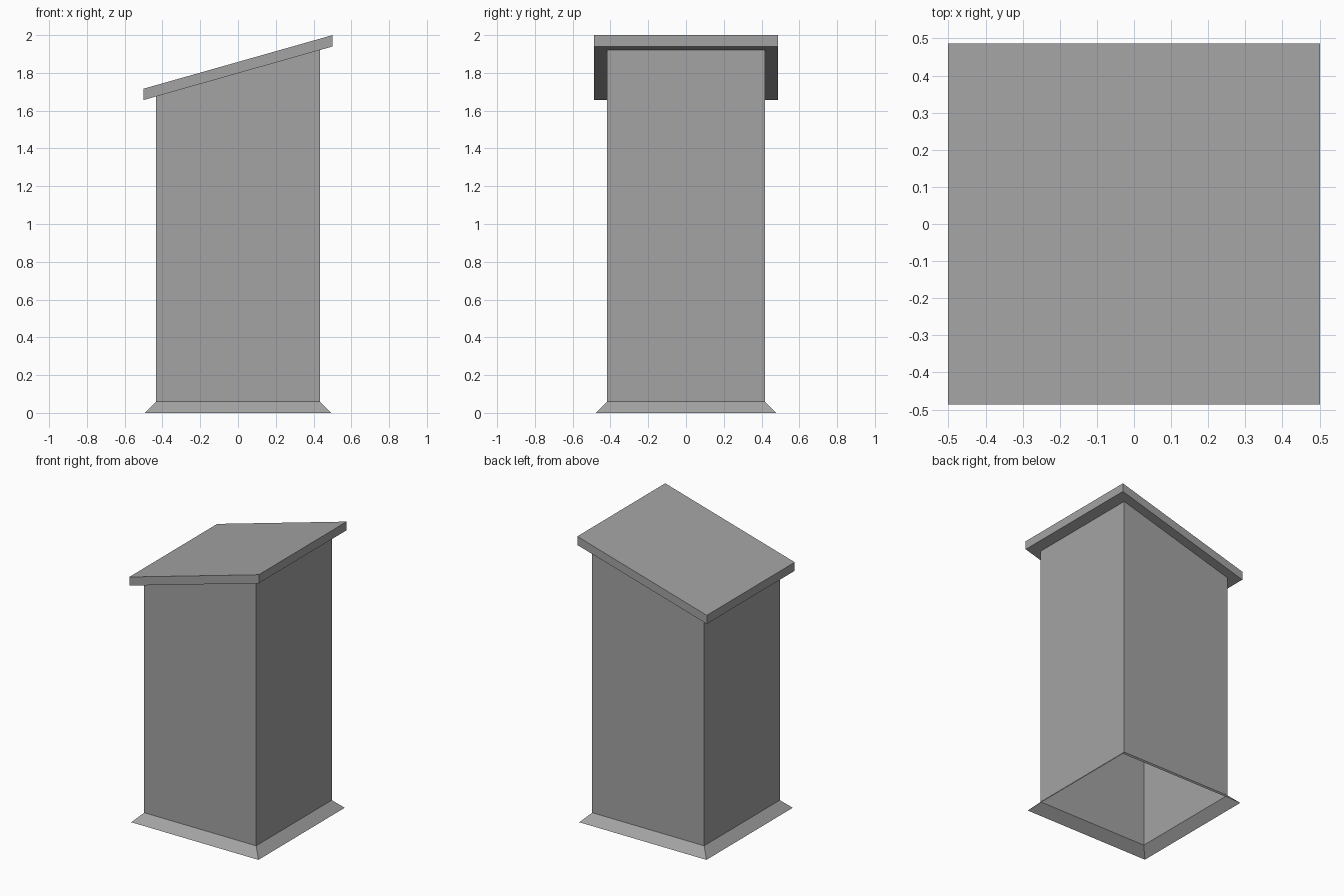
import bpy
import bmesh

cube = bpy.data.objects.get("Cube")
if cube:
    bpy.data.objects.remove(cube, do_unlink=True)

# One plain grey for everything
grey = bpy.data.materials.new("plain_grey")
grey.use_nodes = True
grey.diffuse_color = (0.37, 0.37, 0.37, 1)
grey.node_tree.nodes["Principled BSDF"].inputs["Base Color"].default_value = grey.diffuse_color

ROOF_X, ROOF_Y = 0.501, 0.486
BODY_X, BODY_Y = 0.433, 0.418
FLARE = 0.059
SKIRT_TOP = 0.06
ROOF_THICK = 0.06


def roof_top(x):
    """Height of the sloping roof surface, rising towards +x."""
    return 1.858 + x * 0.142 / ROOF_X


def roof_underside(x):
    return roof_top(x) - ROOF_THICK


def loft(name, lower, upper, closed):
    """Join two rectangles (half x, half y, height function) with flat sides."""
    bm = bmesh.new()
    rings = []
    for hx, hy, height in (lower, upper):
        corners = ((-hx, -hy), (hx, -hy), (hx, hy), (-hx, hy))
        rings.append([bm.verts.new((x, y, height(x))) for x, y in corners])
    low, high = rings
    for i in range(4):
        j = (i + 1) % 4
        bm.faces.new((low[i], low[j], high[j], high[i]))
    if closed:
        bm.faces.new(low[::-1])
        bm.faces.new(high)
    mesh = bpy.data.meshes.new(name)
    bm.to_mesh(mesh)
    bm.free()
    mesh.materials.append(grey)
    obj = bpy.data.objects.new(name, mesh)
    bpy.context.collection.objects.link(obj)
    return obj


# Flared skirt, an open shell around the foot
loft("base_skirt",
     (BODY_X + FLARE, BODY_Y + FLARE, lambda x: 0),
     (BODY_X, BODY_Y, lambda x: SKIRT_TOP), False)

# Hollow tower walls, cut to the roof slope and open below
loft("tower_walls",
     (BODY_X, BODY_Y, lambda x: SKIRT_TOP),
     (BODY_X, BODY_Y, roof_underside), False)

# Slanted roof slab with upright edges
loft("roof_slab",
     (ROOF_X, ROOF_Y, roof_underside),
     (ROOF_X, ROOF_Y, roof_top), True)
